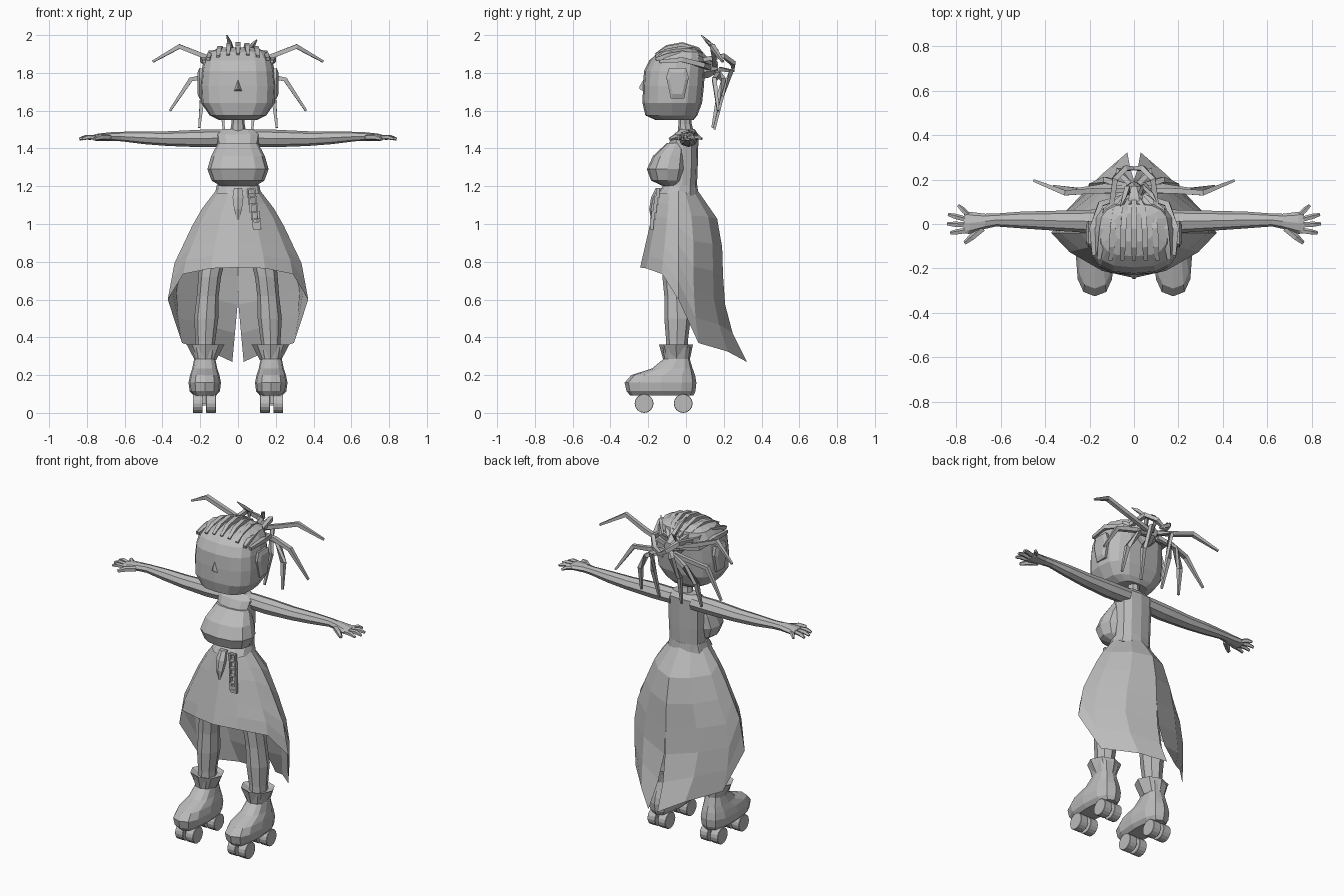
import bpy, bmesh, math
from mathutils import Vector

grey = bpy.data.materials.new("plain_grey")
grey.diffuse_color = (0.5, 0.5, 0.5, 1)


def add(name, verts, faces, mirror=False, weld=False):
    me = bpy.data.meshes.new(name)
    me.from_pydata([tuple(v) for v in verts], [], faces)
    bm = bmesh.new()
    bm.from_mesh(me)
    bmesh.ops.recalc_face_normals(bm, faces=bm.faces)
    bm.to_mesh(me)
    bm.free()
    me.materials.append(grey)
    ob = bpy.data.objects.new(name, me)
    bpy.context.collection.objects.link(ob)
    if mirror:
        m = ob.modifiers.new("mirror", 'MIRROR')
        m.use_mirror_merge = weld
    return ob


def loft(name, rings, mirror=False):
    """Skin equal-sized rings and cap both ends."""
    n = len(rings[0])
    verts = [v for r in rings for v in r]
    faces = [(i * n + j, i * n + (j + 1) % n, (i + 1) * n + (j + 1) % n, (i + 1) * n + j)
             for i in range(len(rings) - 1) for j in range(n)]
    faces += [tuple(range(n)), tuple(range(len(verts) - n, len(verts)))]
    return add(name, verts, faces, mirror)


def spow(v, p):
    return math.copysign(abs(v) ** p, v)


def stack(name, rows, n=12, p=1.0, cx=None, mirror=False):
    """Loft upward from rows (z, y_front, y_back, half_width[, centre x])."""
    rings = []
    for row in rows:
        z, yf, yb, hw = row[:4]
        x0 = row[4] if len(row) > 4 else (cx or 0)
        ring = []
        for k in range(n):
            a = 2 * math.pi * k / n
            ring.append((x0 + hw * spow(math.sin(a), p),
                         (yf + yb) / 2 - (yb - yf) / 2 * spow(math.cos(a), p), z))
        rings.append(ring)
    return loft(name, rings, mirror)


def tube(name, pts, radii, n=4, mirror=False):
    pts = [Vector(q) for q in pts]
    rings = []
    for i, q in enumerate(pts):
        t = (pts[min(i + 1, len(pts) - 1)] - pts[max(i - 1, 0)]).normalized()
        ref = Vector((0, 0, 1)) if abs(t.z) < 0.9 else Vector((0, 1, 0))
        u = t.cross(ref).normalized()
        w = u.cross(t)
        rings.append([q + radii[i] * (u * math.cos(a) + w * math.sin(a))
                      for a in [2 * math.pi * (k + .5) / n for k in range(n)]])
    return loft(name, rings, mirror)


def box(name, c, s, mirror=False):
    x, y, z = c
    a, b, d = s[0] / 2, s[1] / 2, s[2] / 2
    return loft(name, [[(x - a, y - b, h), (x + a, y - b, h), (x + a, y + b, h), (x - a, y + b, h)]
                       for h in (z - d, z + d)], mirror)


def interp(tab, z):
    """Linear lookup in a table of descending heights."""
    for (z0, v0), (z1, v1) in zip(tab, tab[1:]):
        if z >= z1:
            return v0 + (v1 - v0) * (z0 - z) / (z0 - z1)
    return tab[-1][1]


# Head, nose, ears, neck
stack("head", [(1.55, -.16, .04, .10), (1.575, -.215, .06, .15), (1.64, -.23, .085, .195),
               (1.73, -.228, .095, .2), (1.81, -.222, .1, .193), (1.865, -.195, .1, .183),
               (1.91, -.145, .09, .155), (1.935, -.08, .05, .09)], n=16, p=.72)
loft("nose", [[(-.025, -.222, 1.70), (.025, -.222, 1.70), (0, -.222, 1.77)],
              [(-.006, -.247, 1.715), (.006, -.247, 1.715), (0, -.245, 1.73)]])
loft("ear", [[(x, -.045 + y * s, 1.745 + z * s) for y, z in
              ((-.06, .03), (-.045, .08), (.045, .08), (.06, .03), (.035, -.08), (-.035, -.08))]
             for x, s in ((.17, .9), (.205, 1), (.215, .7))], mirror=True)
stack("neck", [(1.47, -.045, .045, .045), (1.53, -.04, .03, .035), (1.58, -.04, .03, .035)], n=8)

# Braided rows over the scalp
for i in range(7):
    x = (i - 3) * .05
    d = .045 * (abs(x) / .15) ** 2
    tube("hair_row", [(x * 1.05, -.16, 1.895 - d * .5), (x, -.10, 1.935 - d),
                      (x * .95, -.02, 1.95 - d), (x * .85, .06, 1.925 - d),
                      (x * .3, .13, 1.85)], [.012, .018, .018, .018, .012])
tube("side_hair_row", [(.18, -.14, 1.86), (.188, -.02, 1.87), (.15, .09, 1.84), (.03, .13, 1.82)],
     [.012, .018, .018, .012], mirror=True)

# Tied bunch and hanging locks
tube("hair_tie", [(0, .07, 1.83), (0, .12, 1.83), (0, .17, 1.83)], [.07, .06, .03], n=8)
locks = [
    [(.03, .15, 1.84), (.17, .15, 1.885), (.31, .14, 1.94), (.45, .195, 1.86)],
    [(.03, .16, 1.80), (.13, .17, 1.79), (.25, .15, 1.765), (.36, .17, 1.60)],
    [(.03, .17, 1.80), (.13, .2, 1.76), (.19, .17, 1.66), (.205, .14, 1.51)],
    [(.02, .18, 1.82), (.07, .24, 1.81), (.09, .19, 1.68), (.075, .15, 1.50)],
    [(.10, .09, 1.87), (.085, .2, 1.89), (.04, .25, 1.85), (-.02, .25, 1.81)],
]
for pts in locks:
    tube("hair_lock", pts, [.016, .017, .017, .008], mirror=True)
tube("upright_lock", [(-.02, .12, 1.84), (-.03, .16, 1.92), (-.045, .12, 1.96), (-.06, .08, 2.0)],
     [.016, .016, .013, .003])
tube("upright_lock", [(.02, .12, 1.84), (.05, .17, 1.90), (.08, .13, 1.95), (.10, .1, 1.975)],
     [.016, .016, .013, .003])

# Torso and bust
stack("torso", [(1.15, -.11, .06, .12), (1.2, -.10, .058, .108), (1.3, -.09, .062, .11),
                (1.42, -.095, .065, .112), (1.475, -.065, .065, .12), (1.503, -.03, .045, .08)],
      n=12, p=.85)
stack("bust", [(1.2, -.12, -.03, .09), (1.23, -.185, -.01, .14), (1.29, -.207, .01, .162),
               (1.36, -.175, .01, .142), (1.43, -.10, .0, .105)], n=12, p=.8)

# Arms with palm and fingers
loft("arm", [[(x, y + ry * math.cos(a), z + rz * math.sin(a))
              for a in [math.pi * k / 4 for k in range(8)]]
             for x, y, z, ry, rz in
             [(.07, .015, 1.455, .05, .045), (.2, .012, 1.453, .052, .046),
              (.37, .015, 1.452, .044, .039), (.5, .018, 1.457, .038, .034),
              (.62, .018, 1.463, .029, .025), (.67, .012, 1.463, .034, .023),
              (.74, .005, 1.459, .05, .02), (.765, .005, 1.457, .045, .015)]], mirror=True)
for root, tip, r in [((.68, -.02), (.76, -.085), .016), ((.75, -.03), (.825, -.04), .013),
                     ((.755, -.005), (.84, 0), .013), ((.755, .02), (.835, .042), .013),
                     ((.745, .04), (.79, .083), .012)]:
    mid = [(root[k] * .4 + tip[k] * .6) for k in (0, 1)]
    tube("finger", [(*root, 1.458), (*mid, 1.46), (*tip, 1.45)], [r, r, r * .6], n=5, mirror=True)

# Long skirt: short in front, low at the back with a slit
W = [(1.18, .115), (1.05, .215), (.9, .285), (.8, .335), (.6, .372), (.37, .335), (.27, .25)]
F = [(1.18, .11), (1.0, .15), (.76, .205)]
B = [(1.18, .10), (1.05, .20), (.92, .23), (.6, .24), (.41, .29), (.27, .362)]
cols = [(0, .77), (30, .765), (60, .735), (90, .6), (115, .37), (145, .325), (180, .27)]
R = 7
verts, faces = [], []
for deg, hem in cols:
    a = math.radians(deg)
    for r in range(R):
        z = 1.18 + (hem - 1.18) * r / (R - 1)
        c = math.cos(a)
        x = interp(W, z) * abs(math.sin(a)) ** 1.25
        if deg == 180:
            x = .03 * max(0, (.6 - z) / .33)
        elif deg == 0:
            x = 0
        verts.append((x, -.04 - interp(F if c > 0 else B, z) * spow(c, 1.25), z))
for c in range(len(cols) - 1):
    for r in range(R - 1):
        faces.append((c * R + r, (c + 1) * R + r, (c + 1) * R + r + 1, c * R + r + 1))
add("skirt", verts, faces, mirror=True, weld=True)
stack("waistband", [(1.16, -.155, .065, .122), (1.205, -.12, .06, .113)], n=12, p=.9)

# Hanging ornaments at the waist
stack("pendant", [(1.02, -.185, -.175, .006), (1.08, -.195, -.155, .024),
                  (1.14, -.185, -.14, .033), (1.19, -.16, -.11, .025)], n=6)
for i in range(5):
    x, y, z = .07 + .007 * i, -.15 - .008 * i, 1.165 - .04 * i
    for s in (-1, 1):
        box("chain_link_side", (x + s * .018, y, z), (.009, .018, .048))
        box("chain_link_end", (x, y, z + s * .02), (.036, .018, .009))
box("chain_tag", (.1, -.18, .99), (.042, .016, .04))

# Legs
stack("leg", [(.27, -.105, .01, .05, .175), (.38, -.105, .01, .052, .173),
              (.5, -.115, .025, .064, .168), (.62, -.115, .015, .058, .16),
              (.72, -.125, .01, .06, .15), (.9, -.12, .05, .075, .12), (1.12, -.1, .05, .055, .06)],
      n=8, mirror=True)

# Skate boots with flared cuff
stack("skate_boot", [(.092, -.295, .04, .06), (.115, -.315, .05, .08), (.16, -.325, .055, .086),
                     (.2, -.29, .048, .078), (.235, -.18, .035, .066), (.285, -.12, .02, .056),
                     (.345, -.13, .03, .075)], n=12, p=.75, cx=.176, mirror=True)
stack("boot_cuff", [(.28, -.12, .02, .057), (.362, -.143, .037, .1), (.345, -.12, .015, .06)],
      n=8, cx=.172, mirror=True)

# Wheels, axles and mounts
for y in (-.222, -.015):
    for x in (.143, .213):
        loft("wheel", [[(x + dx, y + r * math.cos(a), .05 + r * math.sin(a))
                        for a in [2 * math.pi * k / 16 for k in range(16)]]
                       for dx, r in ((-.026, .048), (-.024, .05), (.024, .05), (.026, .048))],
             mirror=True)
    box("axle", (.178, y, .05), (.05, .02, .02), mirror=True)
    box("wheel_mount", (.178, y, .075), (.02, .04, .05), mirror=True)
